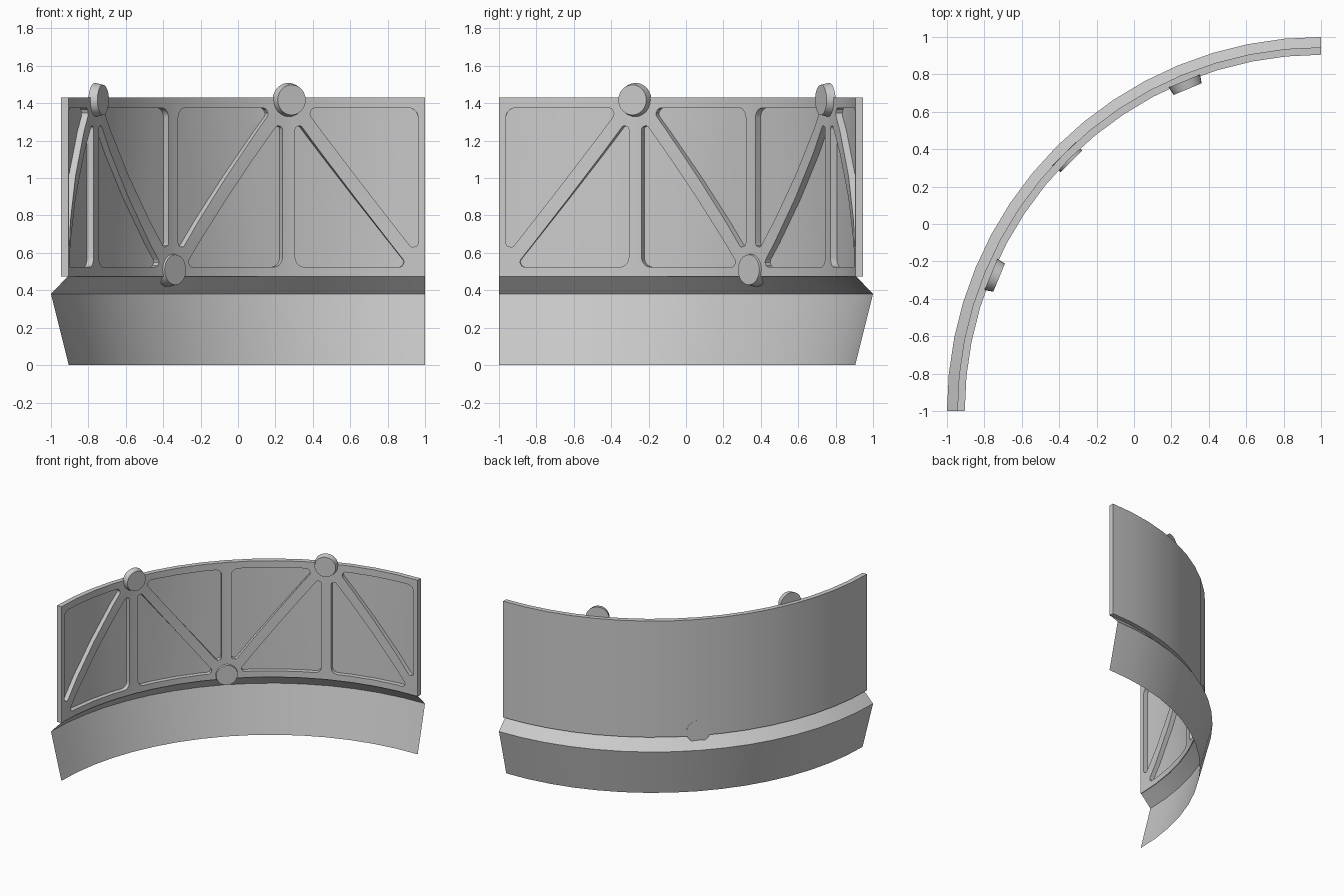
import bpy, bmesh, math
from mathutils import Vector, Matrix

if "Cube" in bpy.data.objects:
    bpy.data.objects.remove(bpy.data.objects["Cube"])

SEGS, STEP = 16, math.radians(90) / 16
R_IN, R_OUT = 1.905, 1.945
BAY = math.radians(22.5) * R_IN          # arc length of one truss bay
LENGTH = 4 * BAY
Z0, Z1 = 0.475, 1.43


def polar(r, a, z):
    return Vector((1 - r * math.sin(a), -1 + r * math.cos(a), z))


def add_object(name, bm, smooth=True):
    bmesh.ops.recalc_face_normals(bm, faces=bm.faces)
    me = bpy.data.meshes.new(name)
    bm.to_mesh(me)
    bm.free()
    ob = bpy.data.objects.new(name, me)
    bpy.context.collection.objects.link(ob)
    if smooth:
        bpy.ops.object.select_all(action='DESELECT')
        ob.select_set(True)
        bpy.context.view_layer.objects.active = ob
        bpy.ops.object.shade_smooth_by_angle(angle=math.radians(25))
    return ob


def prism(bm, pts, y0, y1):
    lo = [bm.verts.new((s, y0, z)) for s, z in pts]
    hi = [bm.verts.new((s, y1, z)) for s, z in pts]
    bm.faces.new(lo)
    bm.faces.new(hi[::-1])
    for i in range(len(pts)):
        j = (i + 1) % len(pts)
        bm.faces.new((lo[j], lo[i], hi[i], hi[j]))


def rounded(pts, radii, n=5):
    out = []
    for i, p in enumerate(pts):
        p = Vector(p)
        d1 = (Vector(pts[i - 1]) - p).normalized()
        d2 = (Vector(pts[(i + 1) % len(pts)]) - p).normalized()
        half, r = d1.angle(d2) / 2, radii[i]
        c = p + (d1 + d2).normalized() * (r / math.sin(half))
        v1 = p + d1 * (r / math.tan(half)) - c
        v2 = p + d2 * (r / math.tan(half)) - c
        for k in range(n + 1):
            t = k / n
            v = (v1 * (1 - t) + v2 * t).normalized() * r
            out.append(tuple(c + v))
    return out


# Skirt: thin angled sheet swept round the quarter arc
bm = bmesh.new()
rows = [[bm.verts.new(polar(r, i * STEP, z)) for i in range(SEGS + 1)]
        for r, z in ((1.905, 0), (2.0, 0.38), (1.905, 0.48))]
for a, b in zip(rows, rows[1:]):
    for i in range(SEGS):
        bm.faces.new((a[i], a[i + 1], b[i + 1], b[i]))
add_object("lower_skirt", bm)

# Wall: flat slab laid out as (arc length, radius, height)
bm = bmesh.new()
prism(bm, [(0, Z0), (LENGTH, Z0), (LENGTH, Z1), (0, Z1)], R_IN, R_OUT)
slab = add_object("truss_slab", bm, False)

# Pocket cutters: two rounded triangles per bay, mirrored from bay to bay
slope, off, edge = BAY / (Z1 - Z0), 0.047, 0.037
zb, zt = 0.525, 1.375
hyp = lambda z, o: slope * (z - Z0) + o
inv = lambda s, o: (s - o) / slope + Z0
upper = rounded([(edge, zt), (hyp(zt, -off), zt), (edge, inv(edge, -off))],
                (0.05, 0.03, 0.025))
lower = rounded([(BAY - edge, zb), (BAY - edge, inv(BAY - edge, off)), (hyp(zb, off), zb)],
                (0.05, 0.022, 0.025))
bm = bmesh.new()
for bay in range(4):
    for tri in (upper, lower):
        if bay % 2:
            pts = [((bay + 1) * BAY - s, z) for s, z in tri]
        else:
            pts = [(bay * BAY + s, z) for s, z in tri]
        prism(bm, pts, R_IN - 0.1, R_OUT - 0.003)
cutter = add_object("pocket_cutter", bm, False)
cutter.hide_render = True

mod = slab.modifiers.new("pockets", 'BOOLEAN')
mod.operation, mod.object, mod.solver = 'DIFFERENCE', cutter, 'EXACT'
dg = bpy.context.evaluated_depsgraph_get()
bm = bmesh.new()
bm.from_mesh(slab.evaluated_get(dg).to_mesh())
for ob in (slab, cutter):
    bpy.data.objects.remove(ob)

# Slice at the facet lines and bend the slab onto the arc
for i in range(1, SEGS):
    bmesh.ops.bisect_plane(bm, geom=bm.verts[:] + bm.edges[:] + bm.faces[:], dist=1e-5,
                           plane_co=(i * STEP * R_IN, 0, 0), plane_no=(1, 0, 0))
for v in bm.verts:
    s, r, z = v.co
    u = s / R_IN / STEP
    k = min(max(int(u + 1e-4), 0), SEGS - 1)
    v.co = polar(r, k * STEP, z).lerp(polar(r, (k + 1) * STEP, z), u - k)
add_object("truss_wall", bm)

# Round bosses at the truss joints
for name, deg, z, r_face, r_back in (("upper_boss_right", 22.5, 1.418, 1.863, 1.91),
                                     ("lower_boss", 45, 0.51, 1.888, 1.945),
                                     ("upper_boss_left", 67.5, 1.418, 1.863, 1.91)):
    a = math.radians(deg)
    axis = polar(1, a, 0) - polar(2, a, 0)
    bm = bmesh.new()
    bmesh.ops.create_cone(bm, cap_ends=True, segments=24, radius1=0.091, radius2=0.081,
                          depth=r_back - r_face)
    bm.transform(Matrix.Translation(polar((r_face + r_back) / 2, a, z))
                 @ axis.to_track_quat('Z', 'Y').to_matrix().to_4x4())
    add_object(name, bm)
